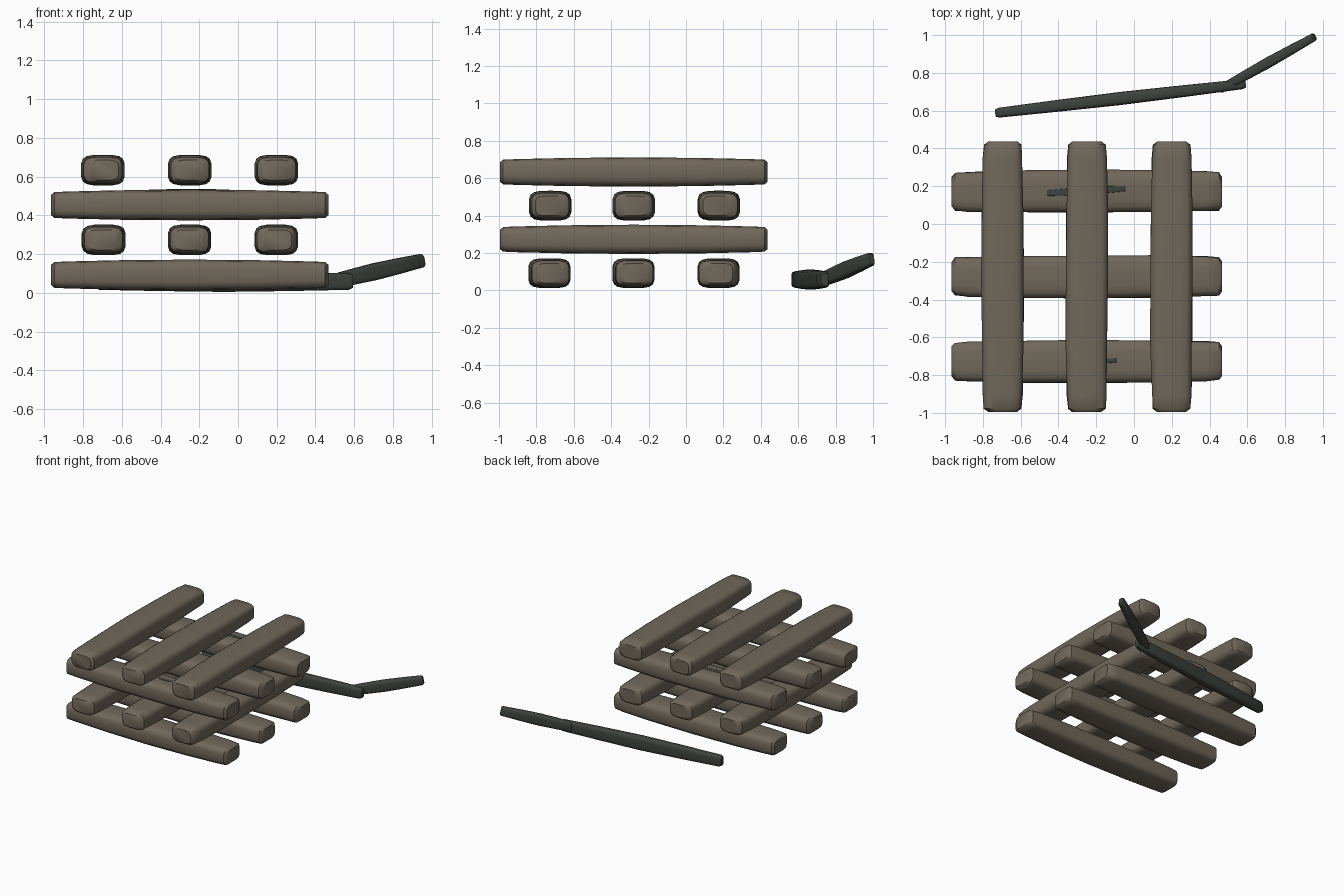
import bpy, bmesh, math, random
from mathutils import Vector

random.seed(4)
old = bpy.data.objects.get("Cube")
if old:
    bpy.data.objects.remove(old, do_unlink=True)


def material(name, color):
    m = bpy.data.materials.new(name)
    m.use_nodes = True
    m.diffuse_color = color
    m.node_tree.nodes["Principled BSDF"].inputs["Base Color"].default_value = color
    return m


WOOD = material("weathered wood", (0.165, 0.138, 0.104, 1))
CHAR = material("charred wood", (0.047, 0.056, 0.048, 1))

# Position along the length, width scale, height scale
BEAM_TAPER = [(0, .68, .66), (.012, .88, .84), (.06, .93, .88), (.25, .98, .96),
              (.5, 1, 1), (.75, .98, .96), (.94, .93, .88), (.988, .88, .84), (1, .68, .66)]
STICK_TAPER = [(0, .55, .6), (.015, .75, .8), (.25, .9, .92), (.5, 1, 1),
               (.75, .9, .92), (.985, .75, .8), (1, .55, .6)]


def ring(width, height):
    """Rounded rectangle, as an offset pair for each corner point."""
    pts = []
    for i in range(16):
        a = 2 * math.pi * (i + .5) / 16
        c, s = math.cos(a), math.sin(a)
        pts.append((math.copysign(abs(c) ** .5, c) * width / 2,
                    math.copysign(abs(s) ** .5, s) * height / 2))
    return pts


def timber(name, start, end, width, height, taper, mat, wobble=0):
    """Loft a rounded, tapered timber between two points."""
    start, end = Vector(start), Vector(end)
    along = (end - start).normalized()
    side = Vector((0, 0, 1)).cross(along).normalized()
    up = along.cross(side)
    bm = bmesh.new()
    loops = []
    for t, sw, sh in taper:
        shift = side * random.uniform(-wobble, wobble)
        centre = start.lerp(end, t) + shift
        loops.append([bm.verts.new(centre + side * u * sw + up * v * sh)
                      for u, v in ring(width, height)])
    for a, b in zip(loops, loops[1:]):
        for i in range(len(a)):
            j = (i + 1) % len(a)
            bm.faces.new((a[i], a[j], b[j], b[i]))
    bm.faces.new(loops[0])
    bm.faces.new(loops[-1])
    bmesh.ops.recalc_face_normals(bm, faces=bm.faces)
    mesh = bpy.data.meshes.new(name)
    bm.to_mesh(mesh)
    bm.free()
    mesh.materials.append(mat)
    ob = bpy.data.objects.new(name, mesh)
    bpy.context.collection.objects.link(ob)
    bpy.ops.object.select_all(action='DESELECT')
    ob.select_set(True)
    bpy.context.view_layer.objects.active = ob
    bpy.ops.object.shade_smooth_by_angle(angle=math.radians(40))
    return ob


# Crossed layers of beams
ACROSS_Y = (-.727, -.278, .172)
ALONG_X = (-.695, -.25, .198)
for layer, z in enumerate((.092, .273, .453, .633)):
    for i in range(3):
        name = f"beam_layer_{layer + 1}_{i + 1}"
        if layer % 2 == 0:
            y = ACROSS_Y[i]
            timber(name, (-.965, y, z), (.467, y, z), .228, .16,
                   BEAM_TAPER, WOOD, .004)
        else:
            x = ALONG_X[i]
            timber(name, (x, -.995, z), (x, .437, z), .226, .158,
                   BEAM_TAPER, WOOD, .003)

# Charred bent stick lying behind the stack
timber("stick_long_piece", (-.735, .587, .058), (.592, .742, .058), .07, .108, STICK_TAPER, CHAR)
timber("stick_raised_piece", (.455, .712, .05), (.957, .992, .168), .058, .088, STICK_TAPER, CHAR)

# Charred slivers bedded in the upper cross beams
timber("rear_sliver", (-.46, .163, .529), (-.045, .188, .529), .04, .012, STICK_TAPER, CHAR)
timber("front_sliver", (-.2, -.727, .529), (-.09, -.722, .529), .026, .012, STICK_TAPER, CHAR)
